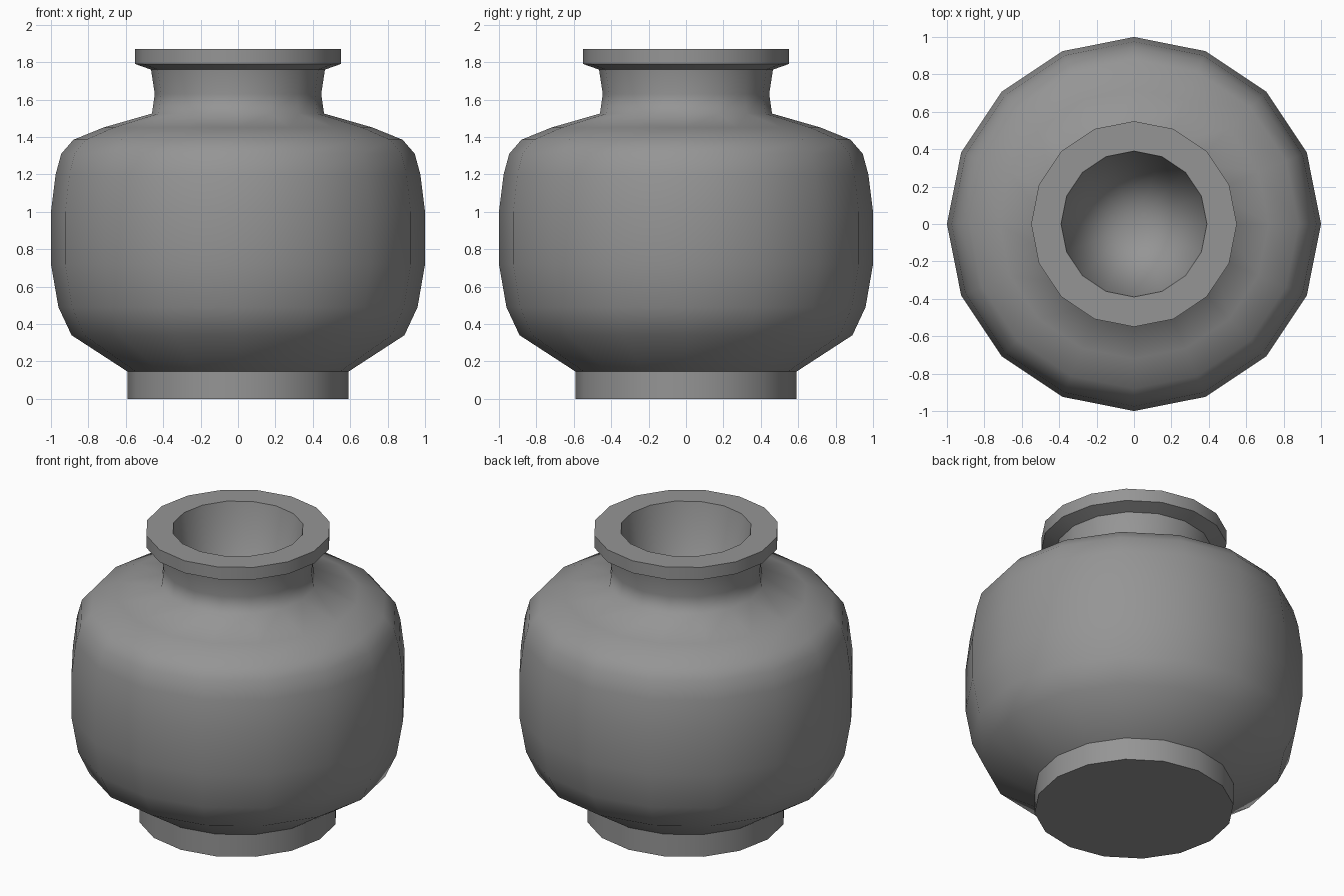
import bpy
import bmesh
from math import cos, sin, tau, radians

SIDES = 16

cube = bpy.data.objects.get("Cube")
if cube:
    bpy.data.objects.remove(cube, do_unlink=True)

clay = bpy.data.materials.new("grey_clay")
clay.use_nodes = True
grey = (0.3, 0.3, 0.3, 1)
clay.diffuse_color = grey
clay.node_tree.nodes["Principled BSDF"].inputs["Base Color"].default_value = grey


def lathe(name, profile, smooth_angle):
    """Turn a (radius, height) profile round z; radius 0 gives a single point."""
    bm = bmesh.new()
    rings = []
    for r, z in profile:
        count = SIDES if r > 0 else 1
        rings.append([bm.verts.new((r * cos(tau * i / SIDES), r * sin(tau * i / SIDES), z))
                      for i in range(count)])
    for low, high in zip(rings, rings[1:]):
        for i in range(SIDES):
            j = i + 1
            corners = [low[i % len(low)], low[j % len(low)],
                       high[j % len(high)], high[i % len(high)]]
            bm.faces.new(list(dict.fromkeys(corners)))
    mesh = bpy.data.meshes.new(name)
    bm.to_mesh(mesh)
    bm.free()
    mesh.materials.append(clay)
    obj = bpy.data.objects.new(name, mesh)
    bpy.context.collection.objects.link(obj)
    bpy.ops.object.select_all(action="DESELECT")
    obj.select_set(True)
    bpy.context.view_layer.objects.active = obj
    bpy.ops.object.shade_smooth_by_angle(angle=radians(smooth_angle))
    return obj


# Flat-bottomed foot ring
lathe("foot", [(0, 0), (0.59, 0), (0.59, 0.145)], 40)

# Round belly, shoulder and waisted neck, all softly shaded
lathe("body", [(0.59, 0.145), (0.89, 0.34), (0.96, 0.49), (1, 0.72), (1, 1.0),
               (0.975, 1.2), (0.945, 1.31), (0.88, 1.385), (0.72, 1.45),
               (0.46, 1.525), (0.445, 1.63), (0.465, 1.76)], 100)

# Crisp overhanging lip
lathe("lip", [(0.465, 1.76), (0.55, 1.79), (0.55, 1.87), (0.39, 1.87)], 40)

# Hollow inside, tapering to the base
lathe("hollow", [(0.39, 1.87), (0, 0.15)], 180)
